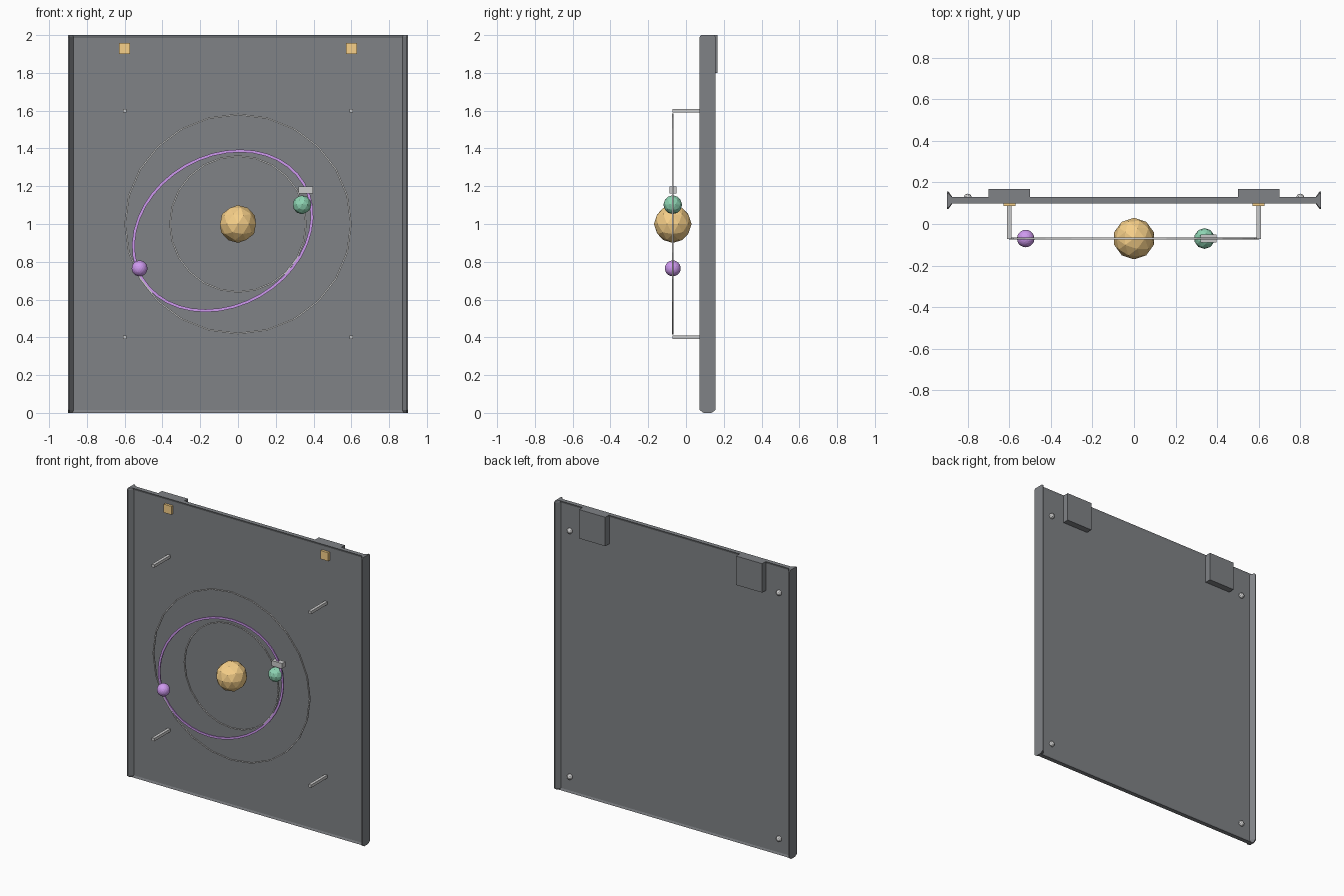
import bpy, bmesh
from math import sin, cos, pi, radians

if "Cube" in bpy.data.objects:
    bpy.data.objects.remove(bpy.data.objects["Cube"])

Y_ORBIT = -0.07    # plane of the orbits
Y_PANEL = 0.114    # middle of the backing panel


def material(name, rgb):
    m = bpy.data.materials.new(name)
    m.diffuse_color = (*rgb, 1)
    m.use_nodes = True
    m.node_tree.nodes["Principled BSDF"].inputs["Base Color"].default_value = m.diffuse_color
    return m


gold = material("gold", (0.93, 0.63, 0.25))
green = material("green", (0.27, 0.66, 0.45))
purple = material("purple", (0.62, 0.32, 0.86))
slate = material("slate", (0.215, 0.225, 0.24))


def finish(ob, name, mat=None):
    ob.name = name
    if mat:
        ob.data.materials.append(mat)
    return ob


def box(name, center, size, mat=None):
    bpy.ops.mesh.primitive_cube_add(size=1, location=center)
    ob = bpy.context.object
    ob.scale = size
    bpy.ops.object.transform_apply(location=False, rotation=False, scale=True)
    return finish(ob, name, mat)


def ball(name, center, r, mat=None, level=2):
    bpy.ops.mesh.primitive_ico_sphere_add(subdivisions=level, radius=r, location=center)
    return finish(bpy.context.object, name, mat)


def skin(name, rings, mat=None, closed=False):
    # joins matching rings of points into one solid
    bm = bmesh.new()
    rv = [[bm.verts.new(p) for p in r] for r in rings]
    for lo, hi in zip(rv, rv[1:] + (rv[:1] if closed else [])):
        for i in range(len(lo)):
            j = (i + 1) % len(lo)
            bm.faces.new((lo[i], lo[j], hi[j], hi[i]))
    if not closed:
        bm.faces.new(rv[0])
        bm.faces.new(rv[-1])
    bmesh.ops.recalc_face_normals(bm, faces=bm.faces)
    me = bpy.data.meshes.new(name)
    bm.to_mesh(me)
    bm.free()
    ob = bpy.data.objects.new(name, me)
    bpy.context.collection.objects.link(ob)
    return finish(ob, name, mat)


def orbit(name, cx, cz, a, b, angle, n, w, d, mat=None):
    # flat elliptical band, w wide (radially) and d deep
    t = radians(angle)
    rings = []
    for i in range(n):
        c, s = cos(2 * pi * i / n), sin(2 * pi * i / n)
        ring = []
        for dr, dy in ((-w, -d), (w, -d), (w, d), (-w, d)):
            u, v = (a + dr / 2) * c, (b + dr / 2) * s
            ring.append((cx + u * cos(t) - v * sin(t), Y_ORBIT + dy / 2,
                         cz + u * sin(t) + v * cos(t)))
        rings.append(ring)
    return skin(name, rings, mat, closed=True)


def side_rim(name, s):
    # flared strip: wide outer edge, narrow inner edge, tapered ends
    profile = ((0.9, -0.042), (0.9, 0.042), (0.893, 0.042),
               (0.87, 0.010), (0.87, -0.010), (0.893, -0.042))
    skin(name, [[(s * x, Y_PANEL + h * k, z) for x, h in profile]
                for z, k in ((0.0, 0.5), (0.015, 1), (1.99, 1), (2.0, 0.8))], slate)


# backing panel with flared rails and rims
box("back_panel", (0, Y_PANEL, 1), (1.75, 0.020, 1.98), slate)
for z0, z1, label in ((0, 0.014, "bottom"), (2, 1.986, "top")):
    skin(label + "_rail", [[(x, Y_PANEL + h, z) for z, h in
                            ((z0, -0.015), (z0, 0.015), (z1, 0.010), (z1, -0.010))]
                           for x in (-0.88, 0.88)], slate)

for s, side in ((-1, "left"), (1, "right")):
    side_rim(side + "_rim", s)
    # rear mounting pad and front clip
    box(side + "_rear_pad", (s * 0.6, 0.146, 1.9), (0.2, 0.044, 0.2), slate)
    box(side + "_front_clip", (s * 0.6, 0.096, 1.93), (0.058, 0.018, 0.058), gold)
    for z, level in ((0.4, "lower"), (1.6, "upper")):
        # stand-off posts
        box(f"{level}_{side}_post", (s * 0.6, 0.018, z), (0.02, 0.18, 0.02))
    for z, level in ((0.11, "lower"), (1.81, "upper")):
        # rear screw heads
        ball(f"{level}_{side}_screw", (s * 0.8, 0.126, z), 0.02)

# orbit rings
orbit("outer_orbit", 0, 1, 0.598, 0.58, 0, 24, 0.008, 0.008)
orbit("inner_orbit", 0, 1, 0.36, 0.36, 0, 24, 0.008, 0.008)
orbit("tilted_orbit", -0.081, 0.964, 0.496, 0.396, 30, 40, 0.015, 0.008, purple)

# central sphere, planets and small marker block
ball("central_sphere", (0, Y_ORBIT, 1), 0.1, gold)
ball("green_planet", (0.339, Y_ORBIT, 1.102), 0.05, green)
ball("purple_planet", (-0.521, Y_ORBIT, 0.765), 0.042, purple, 3)
box("marker_block", (0.359, Y_ORBIT, 1.18), (0.078, 0.037, 0.037))
